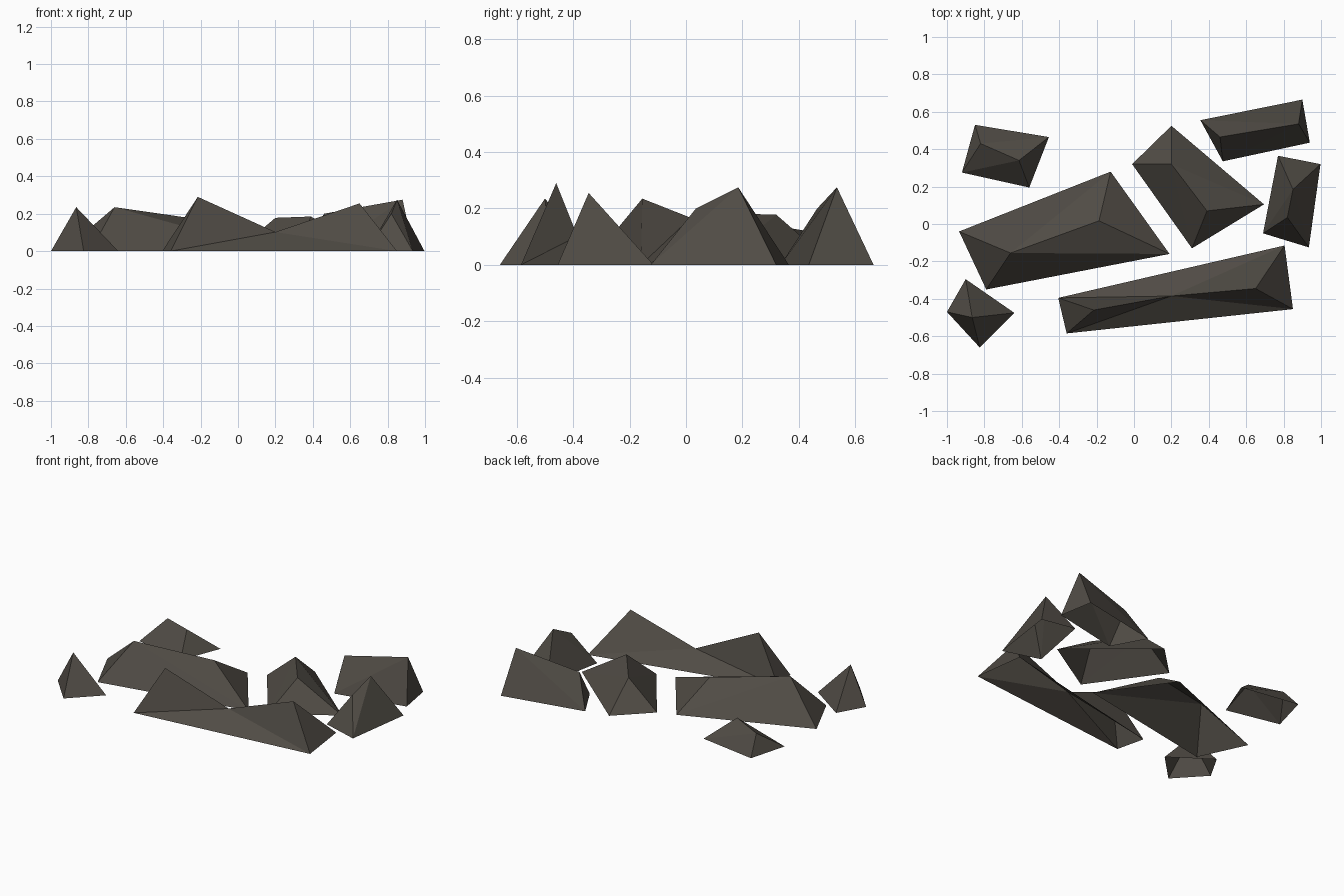
import bpy, bmesh

if "Cube" in bpy.data.objects:
    bpy.data.objects.remove(bpy.data.objects["Cube"])

stone = bpy.data.materials.new("dark_stone")
stone.diffuse_color = (0.080, 0.071, 0.059, 1)
stone.use_nodes = True
stone.node_tree.nodes["Principled BSDF"].inputs["Base Color"].default_value = stone.diffuse_color


def add_rock(name, base, ridge):
    """Open-bottomed rock from a four-cornered footprint (left_back, left_front,
    right_front, right_back) and one to three ridge points, left to right."""
    bm = bmesh.new()
    lb, lf, rf, rb = [bm.verts.new((x, y, 0)) for x, y in base]
    top = [bm.verts.new(p) for p in ridge]
    if len(top) < 3:
        # simple convex rock, underside removed
        bmesh.ops.convex_hull(bm, input=bm.verts[:])
        under = [f for f in bm.faces if all(v.co.z < 0.001 for v in f.verts)]
        bmesh.ops.delete(bm, geom=under, context='FACES')
    else:
        # saddle-backed rock: end triangles plus fanned long sides
        a, m, b = top
        bm.faces.new((lb, lf, a))
        bm.faces.new((rf, rb, b))
        for p, q in ((lf, rf), (lb, rb)):
            for tri in ((p, m, a), (p, q, m), (q, b, m)):
                bm.faces.new(tri)
    # all faces look outward and upward
    for f in bm.faces:
        f.normal_update()
        if f.normal.z < 0:
            f.normal_flip()
    # drop the inner edge left from the underside
    loose = [e for e in bm.edges if not e.link_faces]
    bmesh.ops.delete(bm, geom=loose, context='EDGES')
    mesh = bpy.data.meshes.new(name)
    bm.to_mesh(mesh)
    bm.free()
    mesh.materials.append(stone)
    bpy.context.collection.objects.link(bpy.data.objects.new(name, mesh))


# back row
add_rock("back_left_rock",
         [(-0.85, 0.53), (-0.92, 0.275), (-0.56, 0.195), (-0.455, 0.465)],
         [(-0.82, 0.43, 0.12), (-0.615, 0.34, 0.135)])
add_rock("back_right_rock",
         [(0.355, 0.555), (0.475, 0.335), (0.94, 0.435), (0.90, 0.665)],
         [(0.46, 0.465, 0.20), (0.88, 0.535, 0.275)])

# middle row
add_rock("large_left_rock",
         [(-0.935, -0.04), (-0.79, -0.35), (0.19, -0.16), (-0.125, 0.28)],
         [(-0.66, -0.155, 0.235), (-0.187, 0.017, 0.167)])
add_rock("centre_rock",
         [(0.20, 0.525), (-0.01, 0.32), (0.31, -0.13), (0.695, 0.105)],
         [(0.20, 0.32, 0.178), (0.39, 0.07, 0.185)])
add_rock("right_rock",
         [(0.77, 0.365), (0.69, -0.05), (0.935, -0.125), (0.997, 0.32)],
         [(0.82, 0.035, 0.20), (0.85, 0.185, 0.275)])

# front row
add_rock("front_left_rock",
         [(-0.90, -0.295), (-1.0, -0.47), (-0.825, -0.66), (-0.64, -0.475)],
         [(-0.865, -0.50, 0.235)])
add_rock("long_front_rock",
         [(-0.405, -0.395), (-0.36, -0.585), (0.85, -0.455), (0.805, -0.115)],
         [(-0.215, -0.46, 0.29), (0.20, -0.385, 0.102), (0.65, -0.345, 0.255)])
